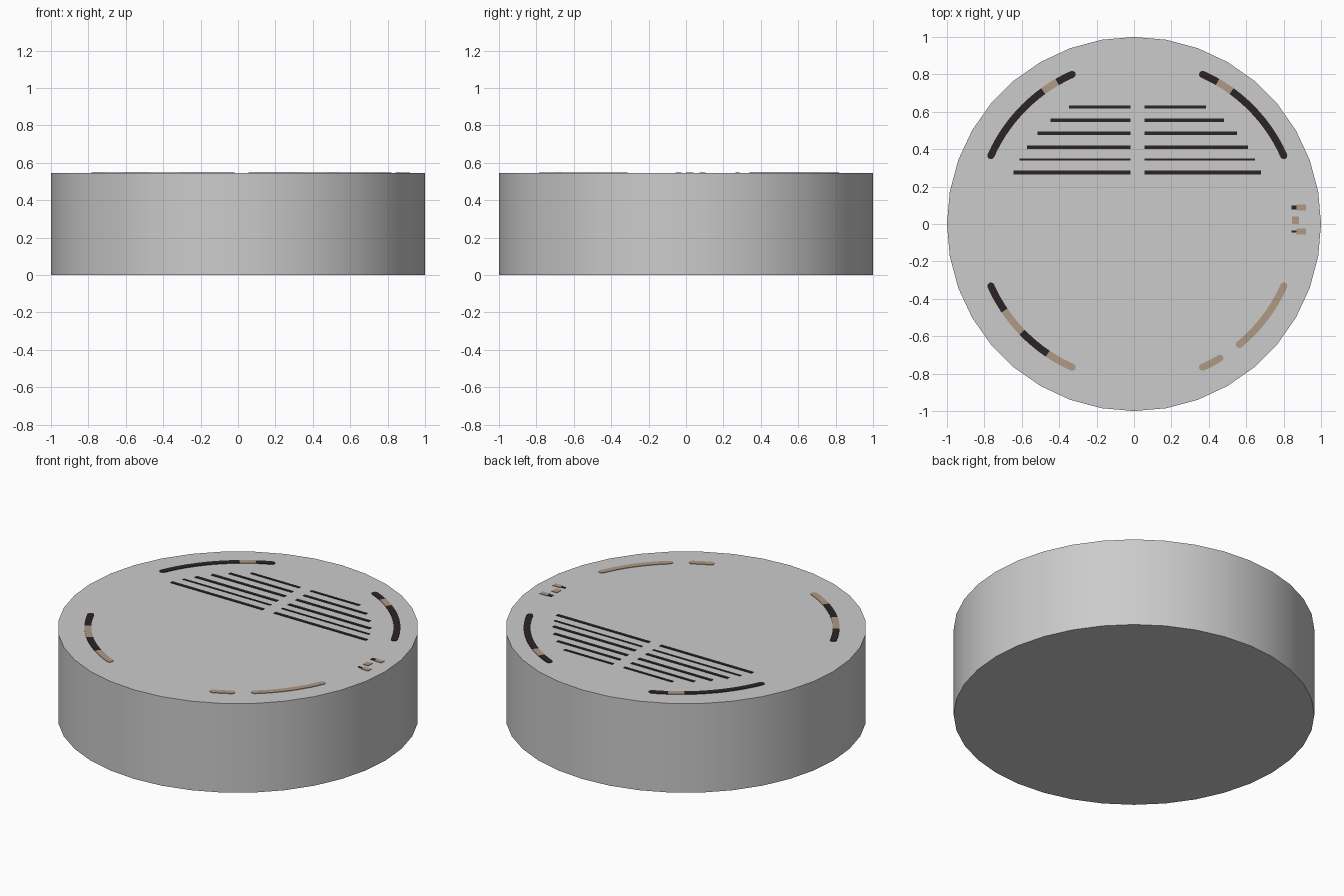
import bpy, bmesh, math

if "Cube" in bpy.data.objects:
    bpy.data.objects.remove(bpy.data.objects["Cube"])

H = 0.545            # body height
CX, CY = 0.018, 0.017  # centre of the printed pattern
ARC_R = 0.857


def material(name, rgb):
    m = bpy.data.materials.new(name)
    m.diffuse_color = (*rgb, 1.0)
    m.use_nodes = True
    m.node_tree.nodes["Principled BSDF"].inputs["Base Color"].default_value = m.diffuse_color
    return m


GREY = material("light grey", (0.60, 0.60, 0.60))
DARK = material("dark brown", (0.025, 0.017, 0.017))
TAN = material("tan", (0.43, 0.32, 0.23))


def plate(name, outline, mat, z=H, t=0.003):
    """Thin plate on the lid, extruded up from a flat outline."""
    bm = bmesh.new()
    face = bm.faces.new([bm.verts.new((x, y, z)) for x, y in outline])
    up = bmesh.ops.extrude_face_region(bm, geom=[face])["geom"]
    bmesh.ops.translate(bm, vec=(0, 0, t),
                        verts=[g for g in up if isinstance(g, bmesh.types.BMVert)])
    bmesh.ops.recalc_face_normals(bm, faces=bm.faces)
    me = bpy.data.meshes.new(name)
    bm.to_mesh(me)
    bm.free()
    ob = bpy.data.objects.new(name, me)
    me.materials.append(mat)
    bpy.context.collection.objects.link(ob)
    return ob


def arc(name, a0, a1, mat, width=0.038, cap0=False, cap1=False):
    """Ring segment in degrees, with optional rounded ends."""
    a0, a1 = math.radians(a0), math.radians(a1)
    w, n = width / 2, 10

    def polar(r, a):
        return (CX + r * math.cos(a), CY + r * math.sin(a))

    def cap(a, start):
        cx, cy = polar(ARC_R, a)
        return [(cx + w * math.cos(start + math.pi * k / 6),
                 cy + w * math.sin(start + math.pi * k / 6)) for k in range(1, 6)]

    steps = [a0 + (a1 - a0) * i / n for i in range(n + 1)]
    pts = [polar(ARC_R + w, a) for a in steps]
    if cap1:
        pts += cap(a1, a1)
    pts += [polar(ARC_R - w, a) for a in reversed(steps)]
    if cap0:
        pts += cap(a0, a0 + math.pi)
    plate(name, pts, mat)


def bar(name, x0, x1, y, w, mat):
    plate(name, [(x0, y - w / 2), (x1, y - w / 2), (x1, y + w / 2), (x0, y + w / 2)], mat)


# round body
bpy.ops.mesh.primitive_cylinder_add(vertices=36, radius=1.0, depth=H, location=(0, 0, H / 2))
body = bpy.context.object
body.name = "round_body"
body.data.materials.append(GREY)
bpy.ops.object.shade_smooth_by_angle(angle=math.radians(30))

# curved rim marks, one per quadrant, in dark and tan stretches
arcs = {
    "back_right_arc": [(24, 54, DARK), (54, 60, TAN), (60, 66, DARK)],
    "back_left_arc": [(114, 120, DARK), (120, 126, TAN), (126, 156, DARK)],
    "front_left_arc": [(204, 214, DARK), (214, 224, TAN), (224, 236, DARK), (236, 246, TAN)],
    "front_right_arc": [(294, 301, TAN), (309.5, 336, TAN)],
}
for name, parts in arcs.items():
    for i, (a0, a1, mat) in enumerate(parts):
        arc(f"{name}_{i + 1}", a0, a1, mat,
            cap0=(i == 0 or mat is TAN and name == "front_right_arc"),
            cap1=(i == len(parts) - 1 or name == "front_right_arc"))

# split vent lines, cut to a circle
for i, (y, w) in enumerate([(0.625, 0.016), (0.555, 0.018), (0.485, 0.02),
                            (0.41, 0.02), (0.345, 0.012), (0.275, 0.02)]):
    half = math.sqrt(0.71 ** 2 - (y - CY) ** 2)
    bar(f"vent_line_left_{i + 1}", CX - half, CX - 0.038, y, w, DARK)
    bar(f"vent_line_right_{i + 1}", CX + 0.038, CX + half, y, w, DARK)

# small tick marks at the right edge
bar("tick_back", 0.87, 0.92, 0.088, 0.03, TAN)
bar("tick_middle", 0.845, 0.882, 0.02, 0.04, TAN)
bar("tick_front", 0.87, 0.92, -0.04, 0.03, TAN)
bar("tick_back_end", 0.843, 0.87, 0.088, 0.022, DARK)
bar("tick_front_end", 0.843, 0.87, -0.04, 0.012, DARK)
